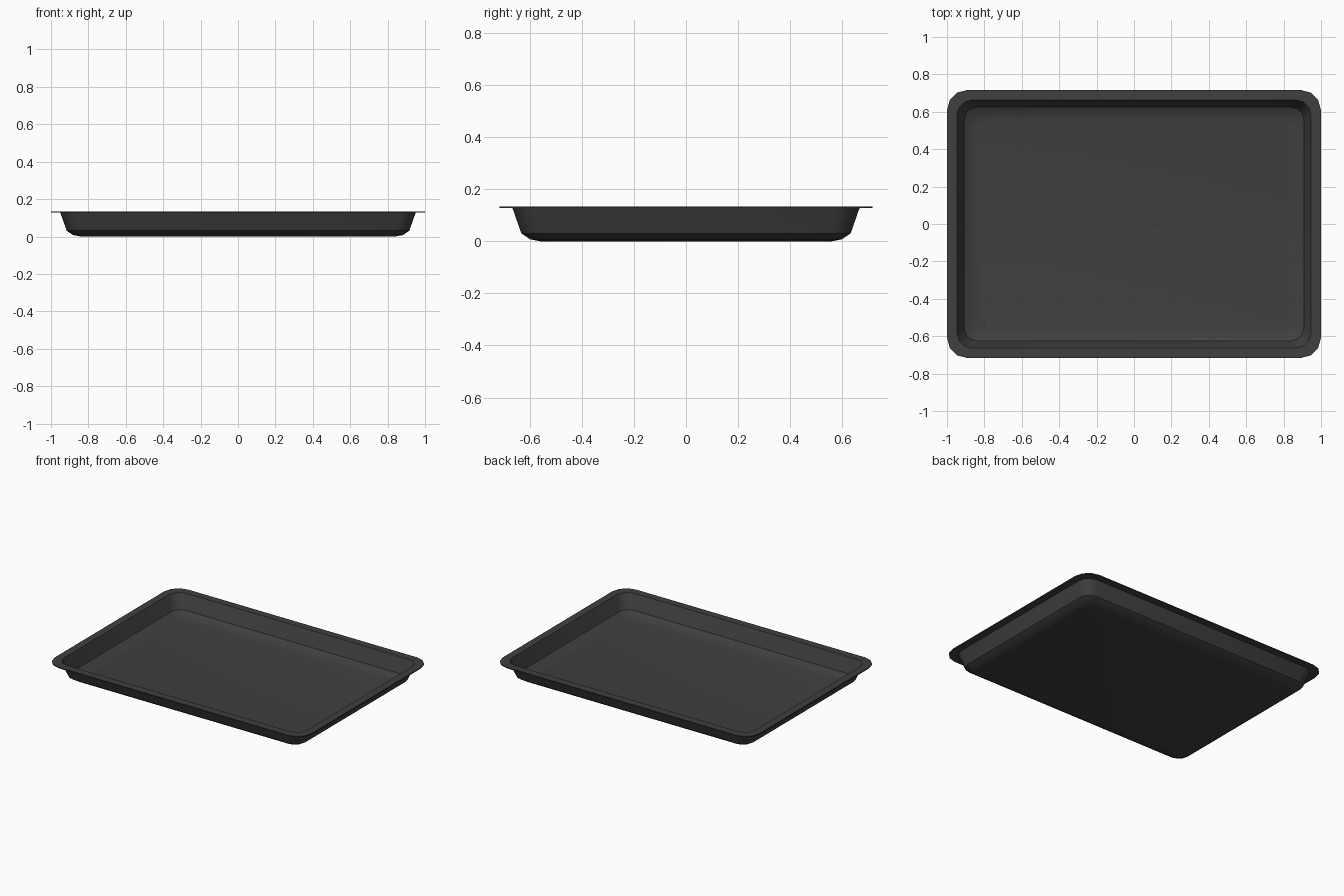
import bpy, bmesh, math

if "Cube" in bpy.data.objects:
    bpy.data.objects.remove(bpy.data.objects["Cube"])

HX, HY = 1.0, 0.717   # half size of the rim
SEG = 3               # segments per rounded corner


def ring(bm, inset, z, radius):
    """Rounded rectangle of vertices, counter-clockwise from above."""
    x, y = HX - inset - radius, HY - inset - radius
    verts = []
    for q, (sx, sy) in enumerate(((1, 1), (-1, 1), (-1, -1), (1, -1))):
        for i in range(SEG + 1):
            a = (q + i / SEG) * math.pi / 2
            verts.append(bm.verts.new((sx * x + radius * math.cos(a),
                                       sy * y + radius * math.sin(a), z)))
    return verts


# Cross-section from outer floor, around the rim, to inner floor: inset, z, radius
profile = [
    (0.160, 0.000, 0.055),
    (0.118, 0.008, 0.065),
    (0.084, 0.031, 0.075),
    (0.050, 0.128, 0.085),
    (0.000, 0.128, 0.110),
    (0.000, 0.135, 0.110),
    (0.053, 0.135, 0.083),
    (0.091, 0.036, 0.072),
    (0.122, 0.016, 0.062),
    (0.162, 0.008, 0.053),
]

# Tray shell
bm = bmesh.new()
rings = [ring(bm, *p) for p in profile]
for a, b in zip(rings, rings[1:]):
    n = len(a)
    for i in range(n):
        j = (i + 1) % n
        bm.faces.new((a[i], a[j], b[j], b[i]))
bm.faces.new(rings[0][::-1])   # underside of the floor
bm.faces.new(rings[-1])        # inside of the floor
bmesh.ops.recalc_face_normals(bm, faces=bm.faces)

mesh = bpy.data.meshes.new("baking_tray")
bm.to_mesh(mesh)
bm.free()
tray = bpy.data.objects.new("baking_tray", mesh)
bpy.context.collection.objects.link(tray)

# Dark non-stick coating
mat = bpy.data.materials.new("dark_grey_coating")
mat.diffuse_color = (0.05, 0.05, 0.05, 1)
mat.use_nodes = True
mat.node_tree.nodes["Principled BSDF"].inputs["Base Color"].default_value = mat.diffuse_color
mesh.materials.append(mat)

bpy.context.view_layer.objects.active = tray
tray.select_set(True)
bpy.ops.object.shade_smooth_by_angle(angle=math.radians(32))
